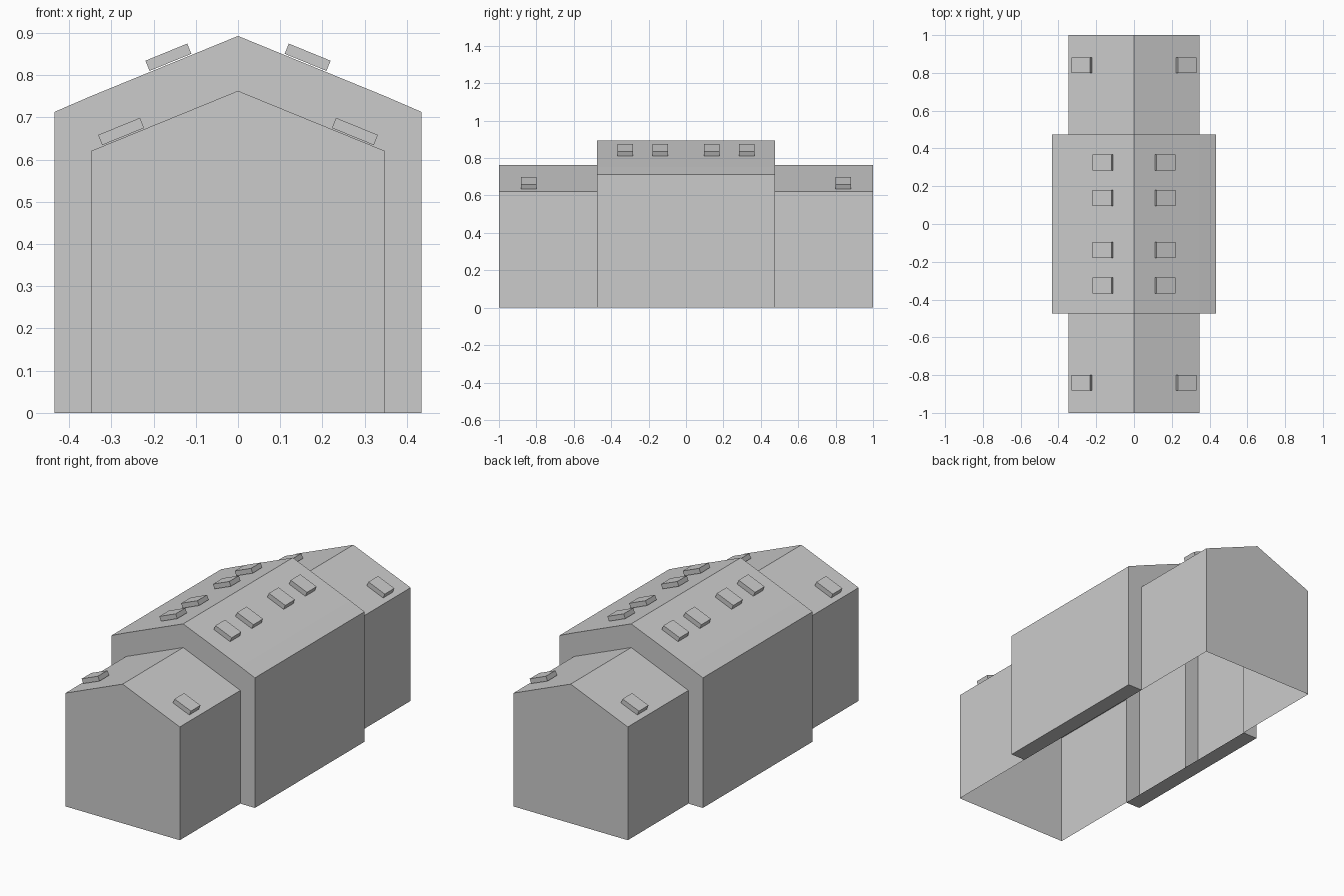
import bpy
import bmesh
import math

old = bpy.data.objects.get("Cube")
if old:
    bpy.data.objects.remove(old, do_unlink=True)

grey = bpy.data.materials.new("plain_grey")
grey.use_nodes = True
colour = (0.6, 0.6, 0.6, 1)
grey.diffuse_color = colour
grey.node_tree.nodes["Principled BSDF"].inputs["Base Color"].default_value = colour

# Main dimensions
WING, HALL = 0.347, 0.435        # half widths
HALL_END = 0.475                 # hall runs from -HALL_END to HALL_END
RIDGE, EAVE, RAISE = 0.763, 0.621, 0.13
SLOPE = (RIDGE - EAVE) / WING


def mirrored(right):
    """Full profile, left foot to right foot, from ridge-to-foot points."""
    return [(-x, z) for x, z in reversed(right[1:])] + right


wing_profile = mirrored([(0, RIDGE), (WING, EAVE), (WING, 0)])
hall_profile = mirrored([(0, RIDGE + RAISE), (WING, EAVE + RAISE),
                         (HALL, 0.713), (HALL, 0)])


def finish(name, bm):
    mesh = bpy.data.meshes.new(name)
    bm.to_mesh(mesh)
    bm.free()
    mesh.materials.append(grey)
    ob = bpy.data.objects.new(name, mesh)
    bpy.context.collection.objects.link(ob)
    return ob


def add_face(bm, points):
    return bm.faces.new([bm.verts.new(p) for p in points])


def sweep(bm, profile, y0, y1):
    """Walls and roof slopes along y, open below, facing outwards."""
    for (xa, za), (xb, zb) in zip(profile, profile[1:]):
        add_face(bm, [(xa, y0, za), (xa, y1, za), (xb, y1, zb), (xb, y0, zb)])


def end_wall(bm, outline, y, front):
    face = add_face(bm, [(x, y, z) for x, z in outline])
    face.normal_update()
    if (face.normal.y < 0) != front:
        face.normal_flip()


# Wings at both ends, open underneath
for name, side in (("front_wing", -1), ("back_wing", 1)):
    bm = bmesh.new()
    sweep(bm, wing_profile, *sorted((side, side * HALL_END)))
    end_wall(bm, wing_profile, side, side < 0)
    bmesh.ops.remove_doubles(bm, verts=bm.verts[:], dist=0.0001)
    finish(name, bm)

# Taller central hall: two bays with arch-shaped end walls and a middle partition
bm = bmesh.new()
sweep(bm, hall_profile, -HALL_END, HALL_END)
arch = hall_profile + wing_profile[::-1]
for y in (-HALL_END, 0, HALL_END):
    end_wall(bm, arch, y, y < 0)
for s in (-1, 1):                # floor strips under the side bays
    strip = add_face(bm, [(s * x, y, 0) for x, y in
                          ((WING, -HALL_END), (WING, HALL_END),
                           (HALL, HALL_END), (HALL, -HALL_END))])
    strip.normal_update()
    if strip.normal.z > 0:
        strip.normal_flip()
bmesh.ops.remove_doubles(bm, verts=bm.verts[:], dist=0.0001)
finish("central_hall", bm)

# Roof vents lying on the slopes
LENGTH, WIDTH, THICK = 0.107, 0.083, 0.026
tilt = math.atan(SLOPE)


def roof_vent(name, x, y, ridge):
    bm = bmesh.new()
    bmesh.ops.create_cube(bm, size=1)
    bmesh.ops.scale(bm, vec=(LENGTH, WIDTH, THICK), verts=bm.verts[:])
    bmesh.ops.translate(bm, vec=(0, 0, THICK / 2), verts=bm.verts[:])
    ob = finish(name, bm)
    ob.location = (x, y, ridge - SLOPE * abs(x) + 0.003)
    ob.rotation_euler.y = math.copysign(tilt, x)


for side, s in (("left", 1), ("right", -1)):
    for i, y in enumerate((-0.326, -0.138, 0.138, 0.326)):
        roof_vent(f"{side}_hall_vent_{i + 1}", s * 0.16, y, RIDGE + RAISE)
    for end, y in (("front", -0.84), ("back", 0.84)):
        roof_vent(f"{side}_{end}_wing_vent", s * 0.272, y, RIDGE)
